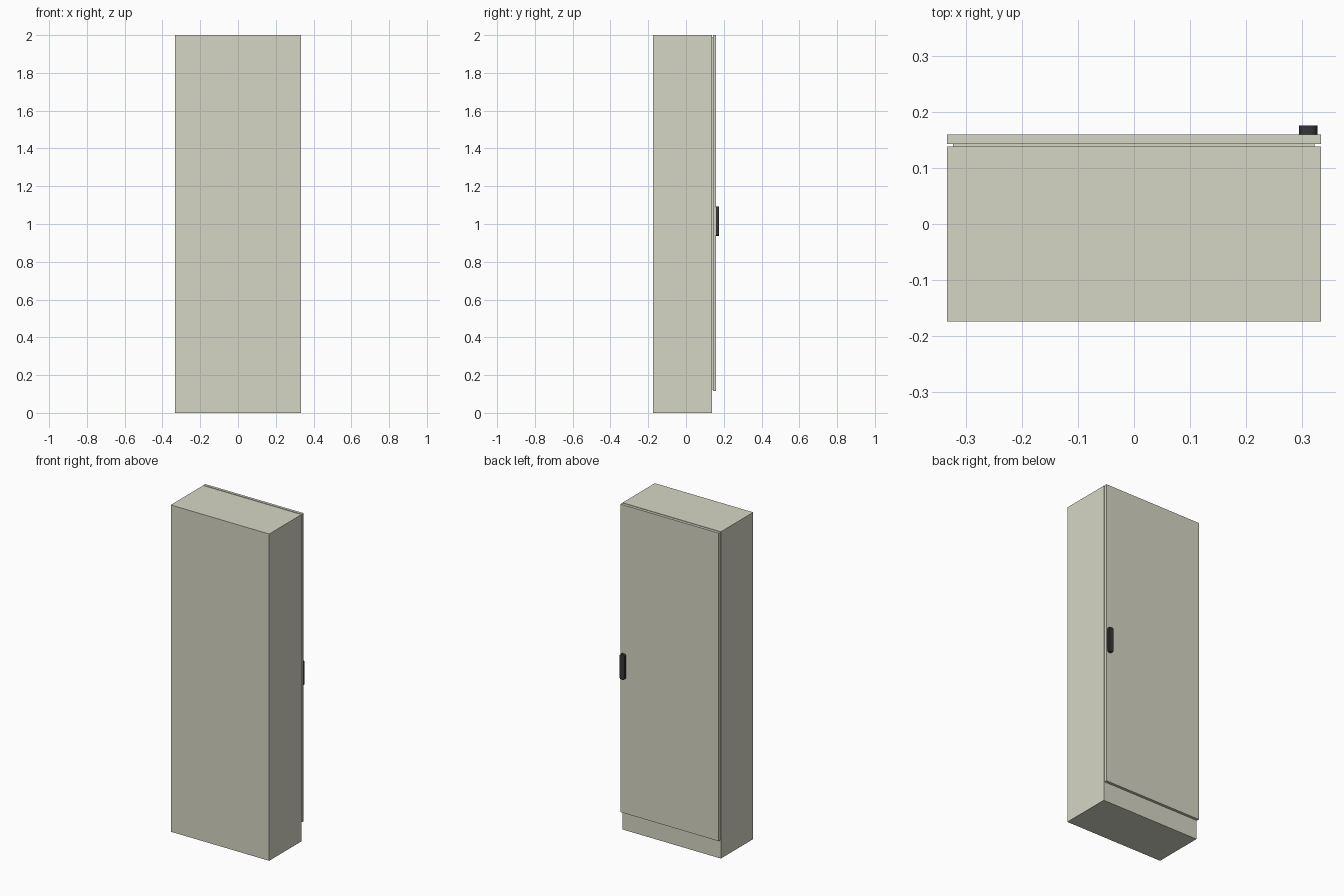
import bpy, bmesh, math

if "Cube" in bpy.data.objects:
    bpy.data.objects.remove(bpy.data.objects["Cube"])


def material(name, rgb):
    m = bpy.data.materials.new(name)
    m.diffuse_color = (*rgb, 1)
    m.use_nodes = True
    m.node_tree.nodes["Principled BSDF"].inputs["Base Color"].default_value = m.diffuse_color
    return m


PAINT = material("light_grey_paint", (0.67, 0.67, 0.56))
BLACK = material("black_plastic", (0.035, 0.035, 0.038))


def finish(name, bm, mat):
    bmesh.ops.recalc_face_normals(bm, faces=bm.faces)
    mesh = bpy.data.meshes.new(name)
    bm.to_mesh(mesh)
    bm.free()
    mesh.materials.append(mat)
    obj = bpy.data.objects.new(name, mesh)
    bpy.context.collection.objects.link(obj)
    return obj


def box(name, x, y, z, mat):
    """Box from (min, max) ranges on each axis."""
    bm = bmesh.new()
    bmesh.ops.create_cube(bm, size=1)
    for v in bm.verts:
        for i, (lo, hi) in enumerate((x, y, z)):
            v.co[i] = lo if v.co[i] < 0 else hi
    return finish(name, bm, mat)


def rounded_plate(name, x, y, z, radius, steps, mat):
    """Rounded rectangle in the XZ plane, extruded along y."""
    bm = bmesh.new()
    corners = ((x[1] - radius, z[1] - radius), (x[0] + radius, z[1] - radius),
               (x[0] + radius, z[0] + radius), (x[1] - radius, z[0] + radius))
    ring = []
    for q, (cx, cz) in enumerate(corners):
        for s in range(steps + 1):
            a = math.pi / 2 * (q + s / steps)
            ring.append(bm.verts.new((cx + radius * math.cos(a), y[0],
                                      cz + radius * math.sin(a))))
    face = bm.faces.new(ring)
    ext = bmesh.ops.extrude_face_region(bm, geom=[face], use_keep_orig=True)
    for v in ext["geom"]:
        if isinstance(v, bmesh.types.BMVert):
            v.co.y = y[1]
    return finish(name, bm, mat)


# Cabinet housing with the plinth zone below the door
box("cabinet_body", (-0.333, 0.333), (-0.174, 0.138), (0, 2.0), PAINT)
# Recessed strip that spaces the door off the housing
box("door_seal", (-0.323, 0.322), (0.138, 0.144), (0.125, 1.99), PAINT)
# Door leaf
box("door", (-0.333, 0.333), (0.143, 0.160), (0.115, 2.0), PAINT)

# Door handle
handle = rounded_plate("door_handle", (0.294, 0.327), (0.160, 0.176),
                       (0.937, 1.092), 0.012, 4, BLACK)
bpy.context.view_layer.objects.active = handle
handle.select_set(True)
bpy.ops.object.shade_smooth_by_angle(angle=math.radians(35))
